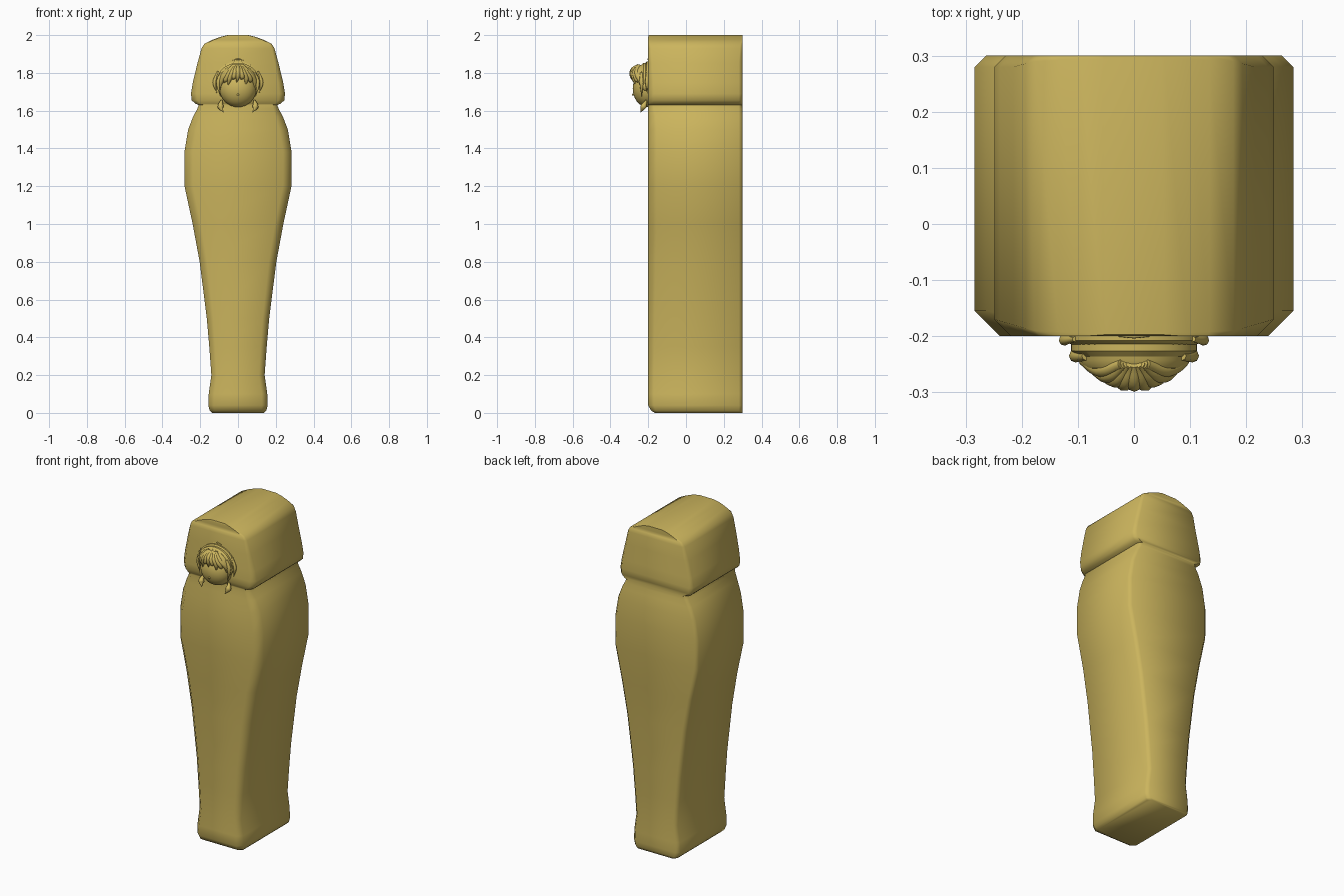
import bpy, bmesh, math
from mathutils import Vector

cube = bpy.data.objects.get("Cube")
if cube:
    bpy.data.objects.remove(cube, do_unlink=True)

gold = bpy.data.materials.new("old gold")
gold.use_nodes = True
GOLD = (0.60, 0.46, 0.11, 1)
gold.diffuse_color = GOLD
gold.node_tree.nodes["Principled BSDF"].inputs["Base Color"].default_value = GOLD


def finish(obj, angle=55):
    obj.data.materials.clear()
    obj.data.materials.append(gold)
    bpy.ops.object.select_all(action='DESELECT')
    obj.select_set(True)
    bpy.context.view_layer.objects.active = obj
    bpy.ops.object.shade_smooth_by_angle(angle=math.radians(angle))
    return obj


def make(name, bm, angle=55):
    bmesh.ops.recalc_face_normals(bm, faces=bm.faces)
    mesh = bpy.data.meshes.new(name)
    bm.to_mesh(mesh)
    bm.free()
    obj = bpy.data.objects.new(name, mesh)
    bpy.context.collection.objects.link(obj)
    return finish(obj, angle)


# Stack of chamfered rings: height, half width, front y, front chamfer
def stacked_case(name, rows, back=0.3):
    bm = bmesh.new()
    rings = []
    for z, w, front, c in rows:
        b = min(c, 0.02)
        half = [(w - c, front), (w, front + c), (w, back - b), (w - b, back)]
        pts = half + [(-x, y) for x, y in reversed(half)]
        rings.append([bm.verts.new((x, y, z)) for x, y in pts])
    for lo, hi in zip(rings, rings[1:]):
        for i in range(len(lo)):
            j = (i + 1) % len(lo)
            bm.faces.new((lo[i], lo[j], hi[j], hi[i]))
    bm.faces.new(rings[0])
    bm.faces.new(rings[-1])
    return make(name, bm)


F = -0.2
stacked_case("coffin_case", [
    (0, 0.138, -0.165, 0.02), (0.012, 0.15, -0.185, 0.025), (0.04, 0.157, F, 0.03),
    (0.1, 0.155, F, 0.03), (0.2, 0.141, F, 0.03), (0.35, 0.152, F, 0.032),
    (0.5, 0.165, F, 0.035), (0.8, 0.203, F, 0.04), (1.0, 0.24, F, 0.045),
    (1.2, 0.283, F, 0.045), (1.38, 0.284, F, 0.045), (1.5, 0.264, F, 0.045),
    (1.57, 0.237, F, 0.04), (1.61, 0.215, F, 0.03), (1.63, 0.208, F, 0.025),
    (1.637, 0.226, F, 0.028), (1.655, 0.245, F, 0.03), (1.69, 0.249, F, 0.03),
    (1.75, 0.239, F, 0.027), (1.85, 0.215, F, 0.02), (1.93, 0.193, F, 0.014),
    (1.955, 0.177, F, 0.01), (1.975, 0.135, F, 0.008), (1.99, 0.095, F, 0.006),
    (2.0, 0.055, -0.197, 0.006)])


def ellipsoid(name, loc, size, segments=32):
    bm = bmesh.new()
    bmesh.ops.create_uvsphere(bm, u_segments=segments, v_segments=segments // 2, radius=1)
    for v in bm.verts:
        v.co = Vector(loc) + Vector(a * s for a, s in zip(v.co, size))
    return make(name, bm, 60)


# Face, back hair layers, ears and nose
ellipsoid("face", (0, -0.205, 1.717), (0.098, 0.077, 0.098))
ellipsoid("nose", (0, -0.279, 1.685), (0.006, 0.007, 0.006), 12)
for side, s in (("left", 1), ("right", -1)):
    ellipsoid(side + "_ear", (s * 0.097, -0.215, 1.73), (0.014, 0.02, 0.024), 16)


# Stepped hair shells, open at the bottom where the face shows
def hair_shell(name, rx, rz, front, depth, cut):
    bm = bmesh.new()
    n = 28
    rings = []
    for scale, y in ((1, F + 0.01), (1, front + depth), (0.9, front), (0.5, front - 0.006)):
        ring = []
        for i in range(n + 1):
            a = -cut + (math.pi + 2 * cut) * i / n
            ring.append(bm.verts.new((rx * scale * math.cos(a), y, 1.755 + rz * scale * math.sin(a))))
        rings.append(ring)
    for lo, hi in zip(rings, rings[1:]):
        for i in range(n):
            bm.faces.new((lo[i], lo[i + 1], hi[i + 1], hi[i]))
        bm.faces.new((lo[n], lo[0], hi[0], hi[n]))
    bm.faces.new(rings[0])
    bm.faces.new(rings[-1])
    return make(name, bm, 35)


hair_shell("outer_hair", 0.122, 0.106, -0.216, 0.008, 0.3)
hair_shell("middle_hair", 0.112, 0.098, -0.236, 0.01, 0.15)
hair_shell("inner_hair", 0.099, 0.088, -0.257, 0.014, -0.25)


# Tapered locks of hair along a short path
def lock(name, points, radius, taper):
    data = bpy.data.curves.new(name, 'CURVE')
    data.dimensions = '3D'
    data.bevel_depth = radius
    data.bevel_resolution = 2
    data.resolution_u = 6
    data.use_fill_caps = True
    sp = data.splines.new('BEZIER')
    sp.bezier_points.add(len(points) - 1)
    for bp, p, t in zip(sp.bezier_points, points, taper):
        bp.co = p
        bp.radius = t
        bp.handle_left_type = bp.handle_right_type = 'AUTO'
    curve = bpy.data.objects.new(name, data)
    bpy.context.collection.objects.link(curve)
    bpy.context.view_layer.update()
    mesh = bpy.data.meshes.new_from_object(curve.evaluated_get(bpy.context.evaluated_depsgraph_get()))
    bpy.data.objects.remove(curve, do_unlink=True)
    obj = bpy.data.objects.new(name, mesh)
    bpy.context.collection.objects.link(obj)
    return finish(obj, 60)


# Fringe fanning out from the crown
for i in range(9):
    t = (i - 4) / 4
    x = 0.088 * t
    bulge = 0.045 * t * t
    tip = 1.745 + 0.028 * (i % 2) - 0.035 * abs(t)
    lock(f"fringe_lock_{i + 1}",
         [(0.022 * t, -0.25, 1.84), (0.66 * x, -0.282 + 0.5 * bulge, 1.812 - 0.015 * abs(t)),
          (x, -0.285 + bulge, 1.785 - 0.03 * abs(t)), (x * 1.02 - 0.008, -0.275 + bulge, tip)],
         0.015, (0.6, 0.95, 0.85, 0.05))

# Mirrored side locks, outer wisps and hanging tails
for side, s in (("left", 1), ("right", -1)):
    lock(side + "_side_lock",
         [(s * 0.085, -0.235, 1.80), (s * 0.104, -0.235, 1.75), (s * 0.094, -0.235, 1.675)],
         0.012, (0.7, 1, 0.05))
    lock(side + "_outer_wisp",
         [(s * 0.105, -0.205, 1.81), (s * 0.124, -0.207, 1.75), (s * 0.112, -0.205, 1.69)],
         0.01, (0.5, 1, 0.05))
    lock(side + "_hair_tail",
         [(s * 0.086, -0.21, 1.655), (s * 0.092, -0.225, 1.622), (s * 0.078, -0.24, 1.592)],
         0.017, (0.3, 1, 0.05))

# Small raised arc above the hair
lock("crown_arc", [(-0.028, F, 1.866), (0, F, 1.872), (0.028, F, 1.866)], 0.004, (0.2, 1, 0.2))
